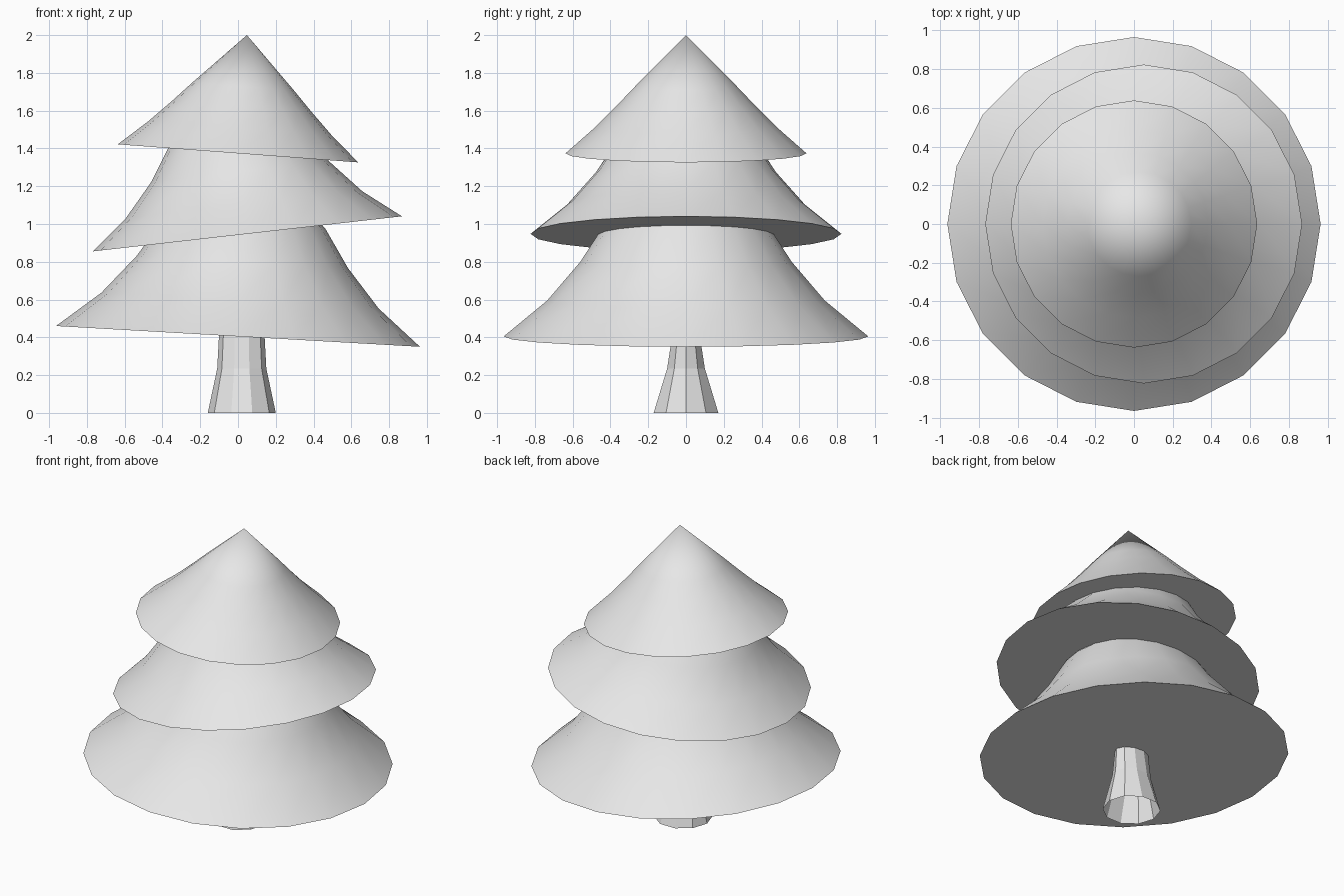
import bpy, bmesh, math
from mathutils import Matrix

cube = bpy.data.objects.get("Cube")
if cube:
    bpy.data.objects.remove(cube, do_unlink=True)

GREY = (0.8, 0.8, 0.8, 1.0)
mat = bpy.data.materials.new("light grey")
mat.use_nodes = True
mat.diffuse_color = GREY
mat.node_tree.nodes["Principled BSDF"].inputs["Base Color"].default_value = GREY


def lathe(name, rings, sides, matrix, apex=None, cap=False):
    """Stack rings of (x radius, y radius, height), with optional tip and flat base."""
    bm = bmesh.new()
    loops = []
    for rx, ry, z in rings:
        angles = [math.tau * i / sides for i in range(sides)]
        loops.append([bm.verts.new((rx * math.cos(a), ry * math.sin(a), z)) for a in angles])
    for low, high in zip(loops, loops[1:]):
        for i in range(sides):
            j = (i + 1) % sides
            bm.faces.new((low[i], low[j], high[j], high[i]))
    if apex is not None:
        tip = bm.verts.new((0, 0, apex))
        for i in range(sides):
            bm.faces.new((loops[-1][i], loops[-1][(i + 1) % sides], tip))
    if cap:
        bm.faces.new(loops[0][::-1])
    bm.transform(matrix)
    mesh = bpy.data.meshes.new(name)
    bm.to_mesh(mesh)
    bm.free()
    mesh.materials.append(mat)
    obj = bpy.data.objects.new(name, mesh)
    bpy.context.collection.objects.link(obj)
    return obj


def tier(name, x, z, tilt, profile, apex):
    """A tilted cone of foliage with a flat underside."""
    matrix = Matrix.Translation((x, 0, z)) @ Matrix.Rotation(tilt, 4, 'Y')
    obj = lathe(name, [(r, r, h) for r, h in profile], 20, matrix, apex, True)
    bpy.ops.object.select_all(action='DESELECT')
    bpy.context.view_layer.objects.active = obj
    obj.select_set(True)
    bpy.ops.object.shade_smooth_by_angle(angle=math.radians(40))


# Foliage, from the bottom up
tier("lower_foliage", 0, 0.405, 0.057,
     [(0.965, 0), (0.735, 0.19), (0.56, 0.395), (0.43, 0.595)], 0.98)
tier("middle_foliage", 0.05, 0.948, -0.113,
     [(0.823, 0), (0.63, 0.155), (0.475, 0.33), (0.365, 0.5)], 0.85)
tier("top_foliage", 0, 1.374, 0.075,
     [(0.638, 0), (0.485, 0.135), (0.365, 0.255), (0.27, 0.355)], 0.628)

# Flared trunk, open underneath
lathe("trunk", [(0.18, 0.18, 0), (0.13, 0.105, 0.235), (0.12, 0.075, 0.42)], 10,
      Matrix.Translation((0.02, 0, 0)))
